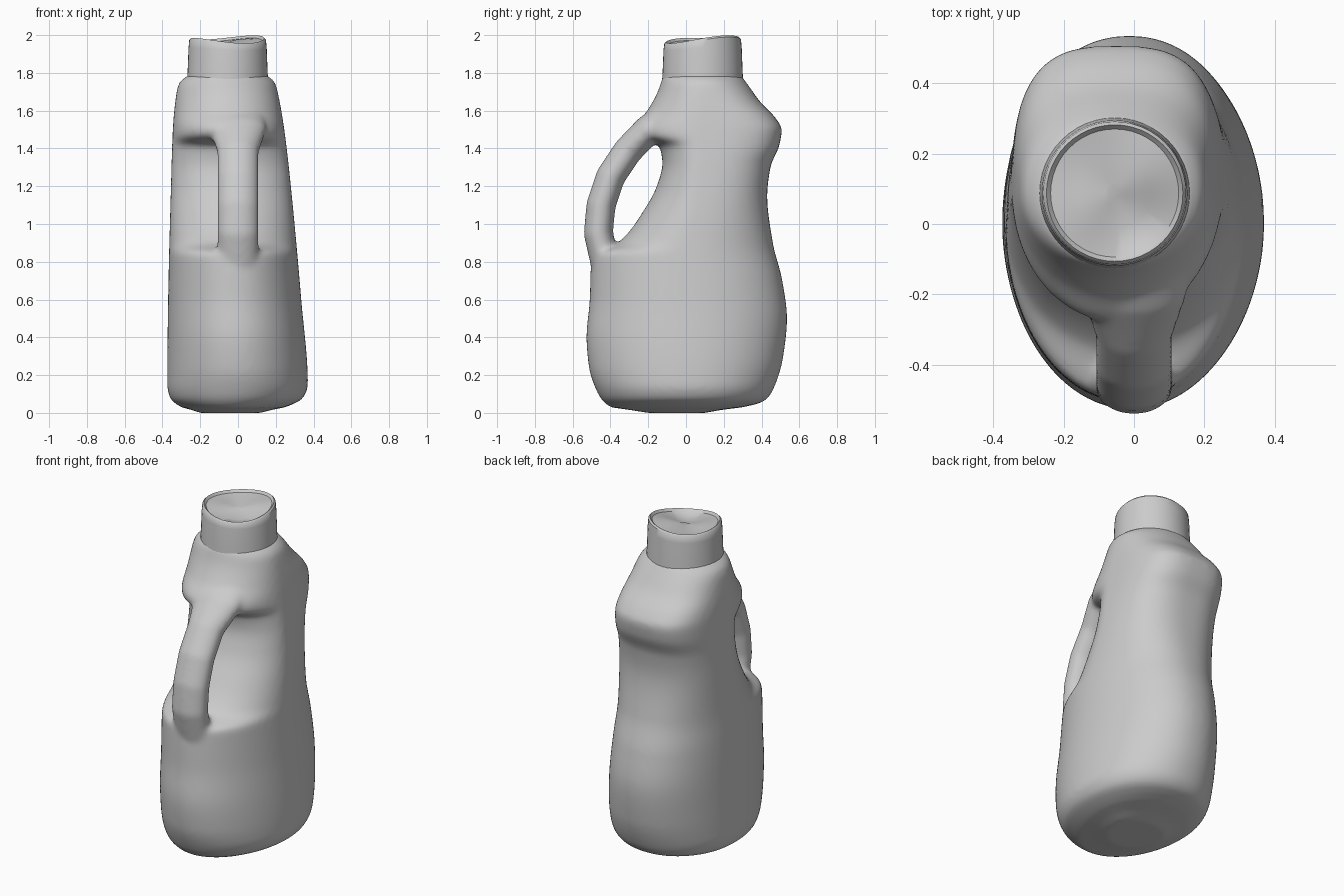
import bpy, bmesh, math
from mathutils import Vector

cube = bpy.data.objects.get("Cube")
if cube:
    bpy.data.objects.remove(cube, do_unlink=True)

grey = bpy.data.materials.new("grey plastic")
grey.use_nodes = True
tone = (0.6, 0.6, 0.6, 1)
grey.diffuse_color = tone
grey.node_tree.nodes["Principled BSDF"].inputs["Base Color"].default_value = tone


def curve_at(points, t):
    """Smooth value through (position, value) points, without overshoot."""
    if t <= points[0][0]:
        return points[0][1]
    if t >= points[-1][0]:
        return points[-1][1]

    def slope(i):
        if i == 0 or i == len(points) - 1:
            return 0 if i == 0 else (points[i][1] - points[i - 1][1]) / (points[i][0] - points[i - 1][0])
        a, b, c = points[i - 1], points[i], points[i + 1]
        before = (b[1] - a[1]) / (b[0] - a[0])
        after = (c[1] - b[1]) / (c[0] - b[0])
        if before * after <= 0:
            return 0
        return 2 * before * after / (before + after)

    for i in range(len(points) - 1):
        (p, v), (q, w) = points[i], points[i + 1]
        if p <= t <= q:
            h = q - p
            u = (t - p) / h
            return ((1 + 2 * u) * (1 - u) ** 2 * v + u * (1 - u) ** 2 * h * slope(i)
                    + u * u * (3 - 2 * u) * w + u * u * (u - 1) * h * slope(i + 1))


def loft(bm, rings):
    """Skin a list of closed rings and cap both ends."""
    rows = [[bm.verts.new(p) for p in ring] for ring in rings]
    n = len(rows[0])
    for low, high in zip(rows, rows[1:]):
        for i in range(n):
            j = (i + 1) % n
            bm.faces.new((low[i], low[j], high[j], high[i]))
    bm.faces.new(rows[0][::-1])
    bm.faces.new(rows[-1])


def finish(name, bm):
    bmesh.ops.recalc_face_normals(bm, faces=bm.faces)
    mesh = bpy.data.meshes.new(name)
    bm.to_mesh(mesh)
    bm.free()
    obj = bpy.data.objects.new(name, mesh)
    bpy.context.collection.objects.link(obj)
    mesh.materials.append(grey)
    return obj


# Bottle outline by height: left and right flanks, front (with grip recess), back
flank_neg = [(0, -0.2), (0.03, -0.3), (0.08, -0.36), (0.15, -0.375), (0.6, -0.37),
             (1.2, -0.355), (1.5, -0.345), (1.7, -0.325), (1.75, -0.31), (1.79, -0.26)]
flank_pos = [(0, 0.12), (0.03, 0.25), (0.08, 0.345), (0.15, 0.37), (0.6, 0.335),
             (1.2, 0.28), (1.5, 0.245), (1.7, 0.21), (1.75, 0.195), (1.79, 0.15)]
front = [(0, -0.2), (0.03, -0.4), (0.1, -0.465), (0.25, -0.515), (0.4, -0.527),
         (0.6, -0.51), (0.75, -0.505), (0.84, -0.5), (0.9, -0.36), (1.07, -0.225),
         (1.2, -0.155), (1.32, -0.125), (1.41, -0.14), (1.47, -0.27), (1.5, -0.28),
         (1.6, -0.205), (1.7, -0.15), (1.79, -0.12)]
back = [(0, 0.1), (0.03, 0.3), (0.06, 0.41), (0.12, 0.46), (0.3, 0.515), (0.5, 0.535),
        (0.7, 0.51), (0.9, 0.46), (1.15, 0.43), (1.3, 0.447), (1.42, 0.495),
        (1.5, 0.507), (1.56, 0.475), (1.65, 0.39), (1.72, 0.34), (1.79, 0.29)]
widest = [(0, 0), (0.8, 0), (1.2, 0.07), (1.79, 0.09)]
squareness = [(0, 2.1), (0.8, 2.2), (1.2, 2.6), (1.5, 3), (1.79, 2)]


def body_ring(z, sides=72):
    x0, x1 = curve_at(flank_neg, z), curve_at(flank_pos, z)
    y0, y1 = curve_at(front, z), curve_at(back, z)
    mid = curve_at(widest, z)
    ring = []
    for i in range(sides):
        a = math.tau * i / sides
        c, s = math.cos(a), math.sin(a)
        power = 2 / (curve_at(squareness, z) if s > 0 else 2)
        u = math.copysign(abs(c) ** power, c)
        v = math.copysign(abs(s) ** power, s)
        x = (x0 + x1) / 2 + u * (x1 - x0) / 2
        # the front edge leans back to the middle line where the handle joins
        ring.append((x, mid + v * (y1 - mid if v > 0 else mid - y0), z))
    return ring


bm = bmesh.new()
rows = 120
loft(bm, [body_ring(1.79 * i / rows) for i in range(rows + 1)])

# Handle: an oval tube bowed forward, sunk into the body at both ends
path = [Vector((0, y, z)) for y, z in [(-0.36, 0.68), (-0.43, 0.8), (-0.464, 0.95), (-0.45, 1.1),
                                       (-0.4, 1.25), (-0.31, 1.385), (-0.2, 1.5), (-0.08, 1.58)]]
rings = []
for i, p in enumerate(path):
    along = (path[min(i + 1, len(path) - 1)] - path[max(i - 1, 0)]).normalized()
    side = Vector((1, 0, 0))
    out = along.cross(side)
    wide = 0.11 if 0 < i < len(path) - 2 else 0.15
    rings.append([p + side * wide * math.cos(a) + out * 0.078 * math.sin(a)
                  for a in [math.tau * k / 24 for k in range(24)]])
loft(bm, rings)

body = finish("bottle_body", bm)
fuse = body.modifiers.new("fuse", 'REMESH')
fuse.mode = 'VOXEL'
fuse.voxel_size = 0.014
fuse.use_smooth_shade = True
soften = body.modifiers.new("soften", 'SMOOTH')
soften.factor = 0.5
soften.iterations = 8

# Neck: a short collar with an uneven rim and a shallow sunken top
bm = bmesh.new()
centre = Vector((-0.055, 0.088, 0))


def neck_ring(radius, z, wave, sides=48):
    ring = []
    for i in range(sides):
        a = math.tau * i / sides
        lift = 0.012 * math.cos(2 * a - 1.2) + 0.012 * math.sin(a)
        ring.append(centre + Vector((radius * math.cos(a), radius * math.sin(a), z + wave * lift)))
    return ring


loft(bm, [neck_ring(0.216, 1.74, 0), neck_ring(0.212, 1.8, 0), neck_ring(0.207, 1.93, 0.5),
          neck_ring(0.203, 1.97, 1), neck_ring(0.194, 1.979, 1), neck_ring(0.182, 1.965, 1),
          neck_ring(0.1, 1.955, 1.2), neck_ring(0.03, 1.953, 0.4)])
neck = finish("neck", bm)

for obj in (body, neck):
    bpy.ops.object.select_all(action='DESELECT')
    obj.select_set(True)
    bpy.context.view_layer.objects.active = obj
    if obj is neck:
        bpy.ops.object.shade_smooth_by_angle(angle=math.radians(40))
    else:
        bpy.ops.object.shade_smooth()
